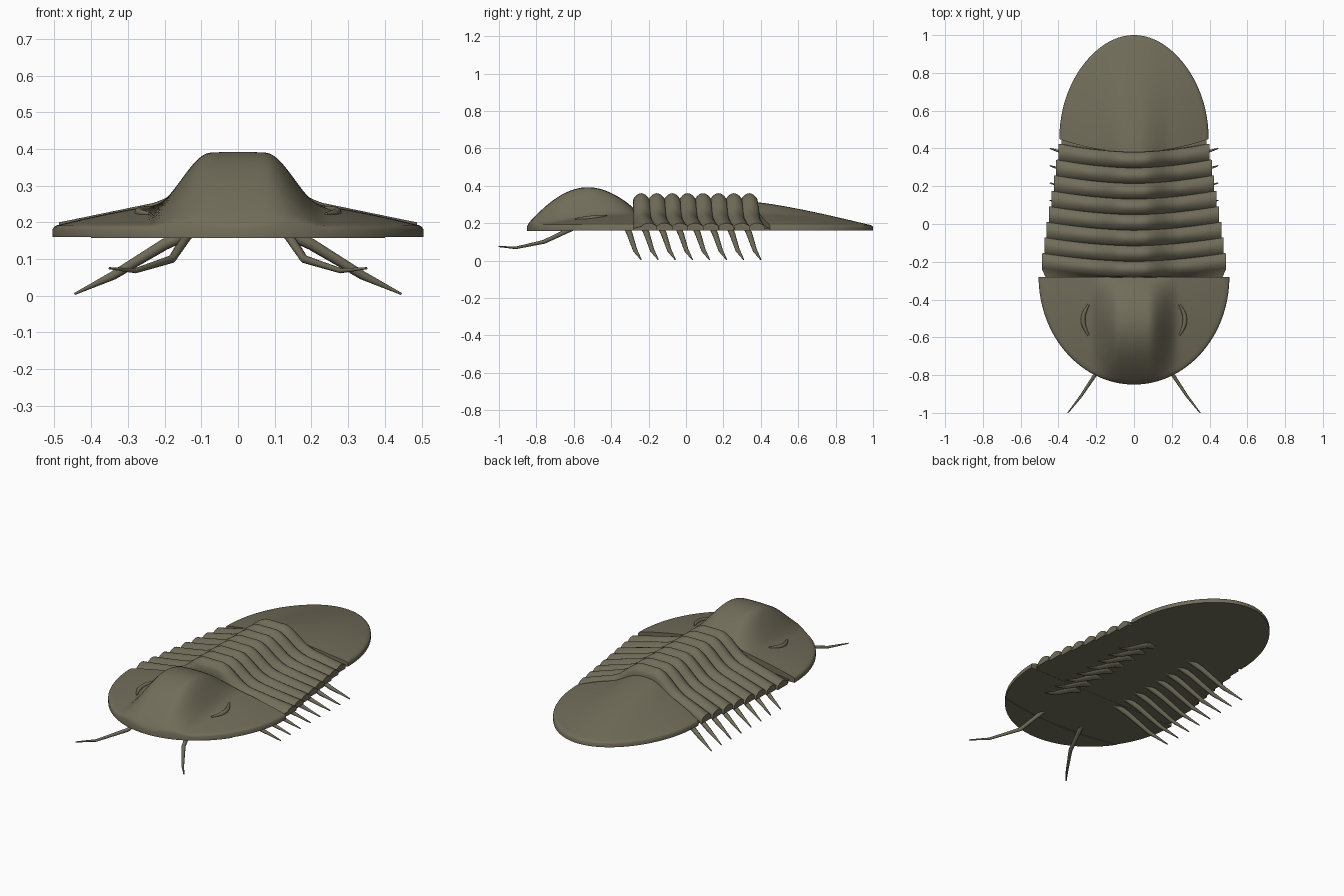
import bpy, bmesh, math

if "Cube" in bpy.data.objects:
    bpy.data.objects.remove(bpy.data.objects["Cube"])

mat = bpy.data.materials.new("olive brown shell")
mat.diffuse_color = (0.165, 0.152, 0.102, 1)
mat.use_nodes = True
mat.node_tree.nodes["Principled BSDF"].inputs["Base Color"].default_value = mat.diffuse_color
BOTTOM = 0.16


def lobe(x, inner, outer):
    """Raised middle lobe: 1 on the axis, easing to 0 at the sides."""
    t = min(1, max(0, (abs(x) - inner) / (outer - inner)))
    return 1 - t * t * (3 - 2 * t)


def finish(ob, angle=40):
    ob.data.materials.append(mat)
    bpy.ops.object.select_all(action='DESELECT')
    ob.select_set(True)
    bpy.context.view_layer.objects.active = ob
    bpy.ops.object.shade_smooth_by_angle(angle=math.radians(angle))


def shell(name, rows, bottom=BOTTOM):
    """Skin a grid of points and close it down to a flat underside."""
    bm = bmesh.new()
    vs = [[bm.verts.new(p) for p in row] for row in rows]
    for a, b in zip(vs, vs[1:]):
        for i in range(len(a) - 1):
            bm.faces.new((a[i], a[i + 1], b[i + 1], b[i]))
    bmesh.ops.remove_doubles(bm, verts=bm.verts, dist=0.0001)
    low = bmesh.ops.extrude_face_region(bm, geom=bm.faces[:], use_keep_orig=True)["geom"]
    for v in low:
        if isinstance(v, bmesh.types.BMVert):
            v.co.z = bottom
    bmesh.ops.recalc_face_normals(bm, faces=bm.faces)
    me = bpy.data.meshes.new(name)
    bm.to_mesh(me)
    bm.free()
    ob = bpy.data.objects.new(name, me)
    bpy.context.collection.objects.link(ob)
    finish(ob)


def tube(name, pts, radii, res=3):
    """Tapered tube through points."""
    cu = bpy.data.curves.new(name, 'CURVE')
    cu.dimensions = '3D'
    cu.bevel_depth, cu.bevel_resolution, cu.use_fill_caps = 1, res, True
    sp = cu.splines.new('POLY')
    sp.points.add(len(pts) - 1)
    for p, co, r in zip(sp.points, pts, radii):
        p.co, p.radius = (*co, 1), r
    tmp = bpy.data.objects.new(name + "_path", cu)
    bpy.context.collection.objects.link(tmp)
    me = bpy.data.meshes.new_from_object(tmp.evaluated_get(bpy.context.evaluated_depsgraph_get()))
    bpy.data.objects.remove(tmp)
    ob = bpy.data.objects.new(name, me)
    bpy.context.collection.objects.link(ob)
    finish(ob, 50)


def half_disc(point, n=72, rings=36):
    """Polar half-disc grid with a rounded rim."""
    radii = [0.98 * i / rings for i in range(rings + 1)] + [0.992, 1.0]
    return [[point(r, math.pi * j / n) for j in range(n + 1)] for r in radii]


def rim_drop(r):
    return 0.008 * max(0, (r - 0.98) / 0.02) ** 2


# Head shield
HA, HB, HY = 0.505, 0.57, -0.28


def head_z(x, y):
    t = min(1, max(0, (HY - y) / HB))
    r = min(1, math.hypot(x / HA, t))
    bump = 0.141 * math.sin(math.pi * t) ** 0.9 + 0.01 * (1 - t)
    return 0.189 + 0.08 * (1 - r ** 1.6) + lobe(x, 0.075, 0.24) * bump - rim_drop(r)


def head_point(r, a):
    x, y = HA * r * math.cos(a), HY - HB * r * math.sin(a)
    return (x, y, head_z(x, y))


shell("head_shield", half_disc(head_point))

# Flat plate under the front of the head
plate = [[], []]
for i in range(41):
    x = 0.4 * (i / 20 - 1)
    plate[0].append((x, HY - HB * math.sqrt(1 - (x / HA) ** 2), BOTTOM))
    plate[1].append((x, HY - HB * (0.61 + 0.08 * (1 - (x / 0.4) ** 2)), BOTTOM))
shell("head_underplate", plate, BOTTOM - 0.003)

# Tail shield
TA, TB, TY = 0.395, 0.55, 0.45


def tail_point(r, a):
    x, v = TA * r * math.cos(a), r * math.sin(a)
    y = TY + TB * v - 0.07 * (1 - (x / TA) ** 2) * (1 - v)
    z = 0.187 + 0.085 * (1 - r ** 1.6) + 0.04 * lobe(x, 0.04, 0.2) * (1 - v) ** 1.5
    return (x, y, z - rim_drop(r))


shell("tail_shield", half_disc(tail_point))

# Eight body segments, each with a tucked-in flange in front and behind
PITCH = 0.0825
for i in range(8):
    w = 0.487 - 0.0125 * i
    rows = []
    for s in [-0.01] + [k / 12 for k in range(13)] + [1.01, 1.5]:
        flange = s < 0 or s > 1
        hump = -0.06 if flange else 0.032 * (math.sin(math.pi * s) ** 0.8 - 1)
        row = []
        for j in range(61):
            u = j / 30 - 1
            x = w * u * (0.96 if flange else 1)
            sweep = 0 if s < 0 else 0.042 * abs(u) ** 1.7
            y = -0.282 + PITCH * (i + s * 1.03) + sweep
            side = 0.257 - 0.057 * max(0, abs(x) - 0.21) / (w - 0.21)
            z = side + 0.103 * lobe(x, 0.05, 0.23) + hump * (1 - 0.45 * u * u)
            row.append((x, y, max(z, BOTTOM + 0.012)))
        rows.append(row)
    shell(f"body_segment_{i + 1}", rows, BOTTOM + 0.001)

for s, side in ((-1, "left"), (1, "right")):
    # Walking legs
    for i in range(8):
        d = 0.0914 * i
        pts = [(0.10, -0.32, 0.185), (0.20, -0.30, 0.14),
               (0.34, -0.272, 0.055), (0.445, -0.24, 0.005)]
        tube(f"{side}_leg_{i + 1}", [(s * x, y + d, z) for x, y, z in pts],
             (0.016, 0.016, 0.012, 0.003))
    # Antennae
    pts = [(0.13, -0.60, 0.175), (0.18, -0.76, 0.10), (0.28, -0.91, 0.068), (0.35, -1.0, 0.075)]
    tube(f"{side}_antenna", [(s * x, y, z) for x, y, z in pts], (0.013, 0.011, 0.007, 0.003))
    # Crescent eye ridges
    pts, radii = [], []
    for k in range(17):
        c = math.sin(math.pi * k / 16)
        x, y = 0.24 + 0.03 * c, -0.425 - 0.165 * k / 16
        pts.append((s * x, y, head_z(x, y) + 0.001))
        radii.append(0.005 + 0.007 * c)
    tube(f"{side}_eye", pts, radii)
